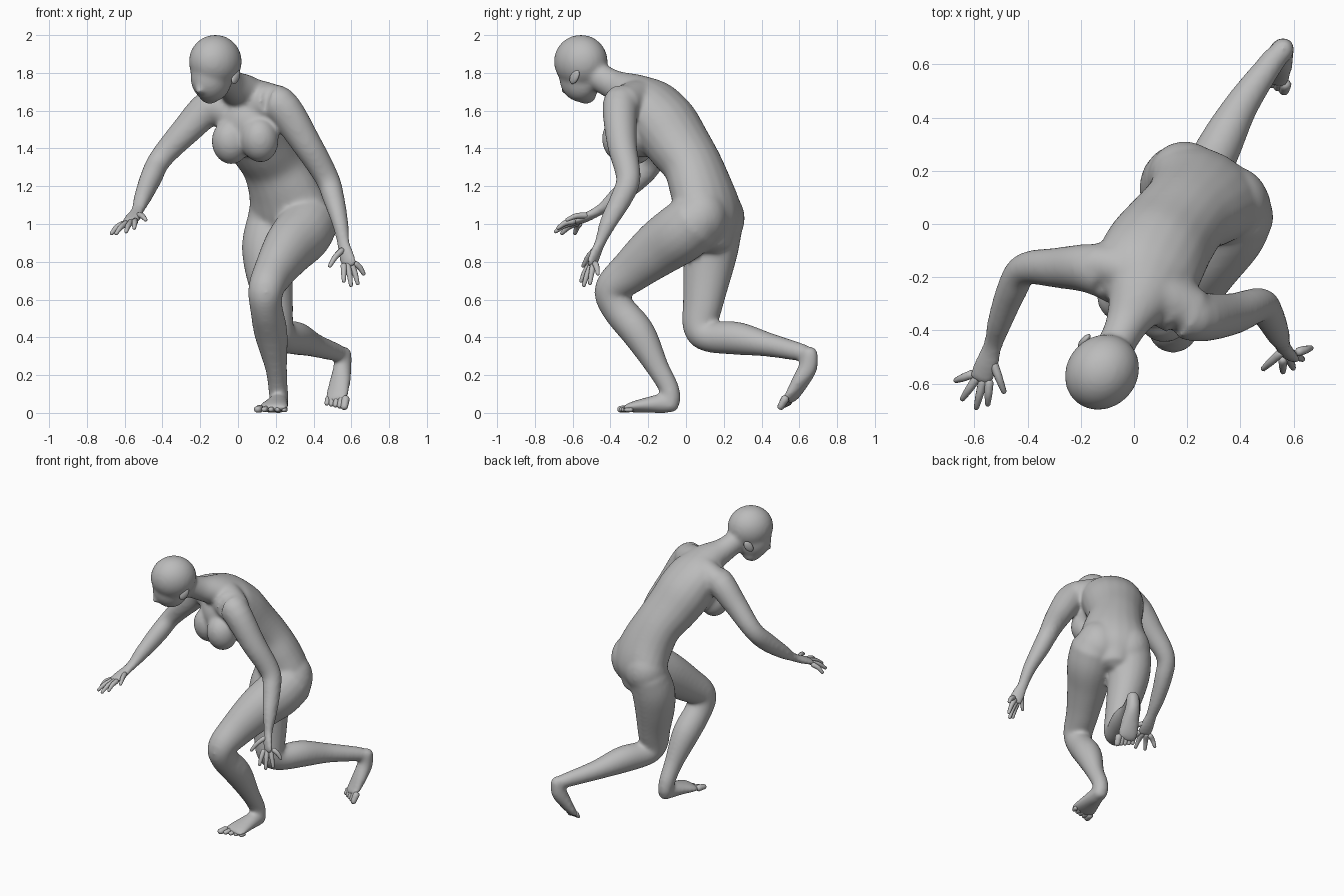
import bpy, bmesh, math
from mathutils import Vector, Matrix

cube = bpy.data.objects.get("Cube")
if cube:
    bpy.data.objects.remove(cube)

# One plain grey for the whole figure
grey = bpy.data.materials.new("plain_grey")
grey.use_nodes = True
grey.diffuse_color = (0.5, 0.5, 0.5, 1)
grey.node_tree.nodes["Principled BSDF"].inputs["Base Color"].default_value = grey.diffuse_color

BODY_LEFT = Vector((0.87, -0.5, 0))
HEAD_LEFT = Vector((0.75, -0.66, 0))


def spline(rings, steps):
    """Smooth curve through (x, y, z, half width, half depth) stations."""
    pts = [Vector(r) for r in rings]
    pts = [2 * pts[0] - pts[1]] + pts + [2 * pts[-1] - pts[-2]]
    out = []
    for a, b, c, d in zip(pts, pts[1:], pts[2:], pts[3:]):
        for i in range(steps):
            t = i / steps
            out.append(0.5 * (2 * b + (c - a) * t + (2 * a - 5 * b + 4 * c - d) * t ** 2
                              + (3 * b - a - 3 * c + d) * t ** 3))
    return out + [pts[-2]]


def loft(bm, rings, side=BODY_LEFT, sides=20, steps=5):
    """Tube of elliptical sections with a rounded point at each end."""
    pts = spline(rings, steps)
    centres = [Vector(p[:3]) for p in pts]
    loops, tips = [], []
    last = len(pts) - 1
    for i, p in enumerate(pts):
        tangent = (centres[min(i + 1, last)] - centres[max(i - 1, 0)]).normalized()
        u = (side - tangent * side.dot(tangent)).normalized()
        v = tangent.cross(u)
        w, d = p[3], p[4]

        def ring(scale, shift):
            return [bm.verts.new(centres[i] + tangent * shift
                                 + u * w * scale * math.cos(math.tau * k / sides)
                                 + v * d * scale * math.sin(math.tau * k / sides))
                    for k in range(sides)]
        reach = min(w, d)
        if i == 0:
            tips.append(bm.verts.new(centres[i] - tangent * reach * 0.8))
            loops.append(ring(0.7, -reach * 0.55))
        loops.append(ring(1, 0))
        if i == last:
            loops.append(ring(0.7, reach * 0.55))
            tips.append(bm.verts.new(centres[i] + tangent * reach * 0.8))
    for a, b in zip(loops, loops[1:]):
        for k in range(sides):
            n = (k + 1) % sides
            bm.faces.new((a[k], a[n], b[n], b[k]))
    for k in range(sides):
        n = (k + 1) % sides
        bm.faces.new((tips[0], loops[0][n], loops[0][k]))
        bm.faces.new((tips[1], loops[-1][k], loops[-1][n]))


def ellipsoid(bm, centre, radii, left=BODY_LEFT, pitch=0):
    """Rounded mass; radii run left, back and up, pitch leans it forward."""
    yaw = math.atan2(left.y, left.x)
    turn = Matrix.Rotation(yaw, 4, "Z") @ Matrix.Rotation(pitch, 4, "X")
    bmesh.ops.create_uvsphere(bm, u_segments=24, v_segments=16, radius=1,
                              matrix=Matrix.Translation(centre) @ turn @ Matrix.Diagonal((*radii, 1)))


def finish(name, bm):
    bmesh.ops.recalc_face_normals(bm, faces=bm.faces)
    mesh = bpy.data.meshes.new(name)
    bm.to_mesh(mesh)
    bm.free()
    mesh.materials.append(grey)
    mesh.shade_smooth()
    ob = bpy.data.objects.new(name, mesh)
    bpy.context.scene.collection.objects.link(ob)
    return ob


body = bmesh.new()

# Torso and neck, leaning forward
loft(body, [(.29, .15, .92, .12, .1), (.28, .135, .99, .2, .14), (.27, .115, 1.08, .225, .155),
            (.24, .08, 1.19, .2, .155), (.19, .035, 1.31, .178, .15), (.13, -.04, 1.42, .187, .165),
            (.08, -.115, 1.53, .2, .172), (.045, -.19, 1.63, .195, .145), (.025, -.265, 1.69, .135, .105),
            (-.03, -.38, 1.735, .08, .08), (-.08, -.48, 1.79, .07, .075)])

# Shoulder girdle, from right to left
loft(body, [(-.15, -.15, 1.62, .08, .09), (-.04, -.17, 1.655, .09, .1), (.04, -.22, 1.675, .095, .095),
            (.12, -.27, 1.665, .095, .095), (.22, -.33, 1.64, .09, .09)], side=Vector((.5, .87, 0)))

# Chest and seat
ellipsoid(body, (.05, -.25, 1.51), (.17, .12, .16), pitch=.35)
for centre in ((-.04, -.27, 1.435), (.115, -.345, 1.445)):
    ellipsoid(body, centre, (.1, .1, .12), pitch=.2)
for centre in ((.365, .08, 1.035), (.195, .17, 1.03)):
    ellipsoid(body, centre, (.145, .14, .16))

# Head: skull, face, chin and nose
ellipsoid(body, (-.12, -.557, 1.86), (.134, .15, .142), HEAD_LEFT)
ellipsoid(body, (-.142, -.56, 1.775), (.104, .118, .13), HEAD_LEFT, .15)
ellipsoid(body, (-.15, -.53, 1.68), (.05, .06, .045), HEAD_LEFT)
loft(body, [(-.2, -.63, 1.76, .016, .016), (-.207, -.642, 1.7, .022, .02)], HEAD_LEFT)

# Left leg: planted in front
loft(body, [(.38, .06, 1.02, .155, .155), (.34, -.03, .95, .155, .16), (.27, -.145, .87, .135, .148),
            (.195, -.285, .755, .108, .118), (.148, -.39, .655, .095, .094), (.15, -.36, .555, .085, .09),
            (.175, -.25, .42, .088, .09), (.202, -.15, .24, .058, .062), (.212, -.09, .13, .052, .054),
            (.218, -.075, .06, .05, .048)])
loft(body, [(.222, -.068, .043, .046, .042), (.215, -.12, .05, .052, .052), (.2, -.2, .042, .068, .042),
            (.187, -.27, .032, .083, .031), (.178, -.31, .024, .084, .02)])

# Right leg: kneeling behind
loft(body, [(.18, .17, 1.0, .14, .13), (.16, .14, .88, .14, .14), (.165, .115, .75, .125, .133),
            (.19, .09, .58, .1, .11), (.205, .075, .46, .088, .095), (.235, .12, .405, .083, .083),
            (.31, .27, .395, .086, .088), (.4, .44, .36, .066, .064), (.505, .59, .325, .05, .05),
            (.535, .63, .315, .047, .045)])
loft(body, [(.56, .655, .32, .042, .046), (.553, .645, .24, .048, .052), (.54, .605, .165, .06, .043),
            (.525, .567, .1, .066, .031), (.52, .54, .07, .064, .022)])

# Arms with palms
loft(body, [(-.05, -.21, 1.6, .1, .1), (-.15, -.17, 1.615, .098, .093), (-.28, -.165, 1.49, .08, .076),
            (-.41, -.17, 1.345, .062, .062), (-.46, -.25, 1.245, .058, .062), (-.505, -.37, 1.14, .047, .047),
            (-.53, -.455, 1.075, .038, .028), (-.555, -.53, 1.035, .048, .025), (-.577, -.585, 1.01, .048, .019)])
loft(body, [(.1, -.28, 1.63, .1, .1), (.22, -.345, 1.63, .1, .095), (.36, -.34, 1.43, .08, .08),
            (.47, -.305, 1.245, .064, .066), (.505, -.34, 1.14, .058, .06), (.54, -.41, 1.01, .044, .048),
            (.558, -.455, .9, .036, .028), (.572, -.48, .84, .045, .025), (.59, -.5, .78, .048, .019)])

skin = finish("body", body)
remesh = skin.modifiers.new("blend_parts", "REMESH")
remesh.mode = "VOXEL"
remesh.voxel_size = 0.011
remesh.use_smooth_shade = True
smooth = skin.modifiers.new("soften_joins", "SMOOTH")
smooth.factor = 0.5
smooth.iterations = 16


# Fingers: knuckles spread between two ends of the palm, plus a thumb
def hand(name, first, last, tips, thumb):
    bm = bmesh.new()
    lift = Vector((0, 0, .01))
    paths = [(Vector(first).lerp(Vector(last), i / 3), Vector(tip)) for i, tip in enumerate(tips)]
    paths.append((Vector(thumb[0]), Vector(thumb[1])))
    for base, tip in paths:
        loft(bm, [(*base, .017, .017), (*(base.lerp(tip, .5) + lift), .015, .015),
                  (*tip.lerp(base, .08), .01, .01)], sides=10, steps=3)
    finish(name, bm)


hand("right_fingers", (-.61, -.565, 1.0), (-.545, -.595, 1.015),
     [(-.675, -.59, .945), (-.65, -.665, .945), (-.595, -.7, .955), (-.55, -.685, .975)],
     [(-.53, -.52, 1.045), (-.485, -.64, 1.02)])
hand("left_fingers", (.62, -.48, .79), (.56, -.51, .78),
     [(.67, -.465, .73), (.637, -.51, .675), (.6, -.545, .665), (.56, -.56, .69)],
     [(.55, -.485, .86), (.48, -.55, .77)])


# Toes: big toe on the inner side, shrinking outwards
def toes(name, inner, outer, forward):
    bm = bmesh.new()
    for i in range(5):
        base = Vector(inner).lerp(Vector(outer), i / 4)
        r = (.022, .017, .016, .015, .014)[i]
        tip = base + Vector(forward) * (1 - i * .1)
        loft(bm, [(*base, r, r), (*tip, r * .9, r * .8)], sides=10, steps=3)
    finish(name, bm)


toes("left_toes", (.115, -.305, .022), (.25, -.29, .018), (-.012, -.045, -.003))
toes("right_toes", (.57, .525, .075), (.475, .56, .075), (-.008, -.025, -.045))

# Ears
for name, centre in (("left_ear", (-.012, -.59, 1.78)), ("right_ear", (-.187, -.44, 1.78))):
    bm = bmesh.new()
    ellipsoid(bm, centre, (.014, .026, .043), HEAD_LEFT, -.6)
    finish(name, bm)
